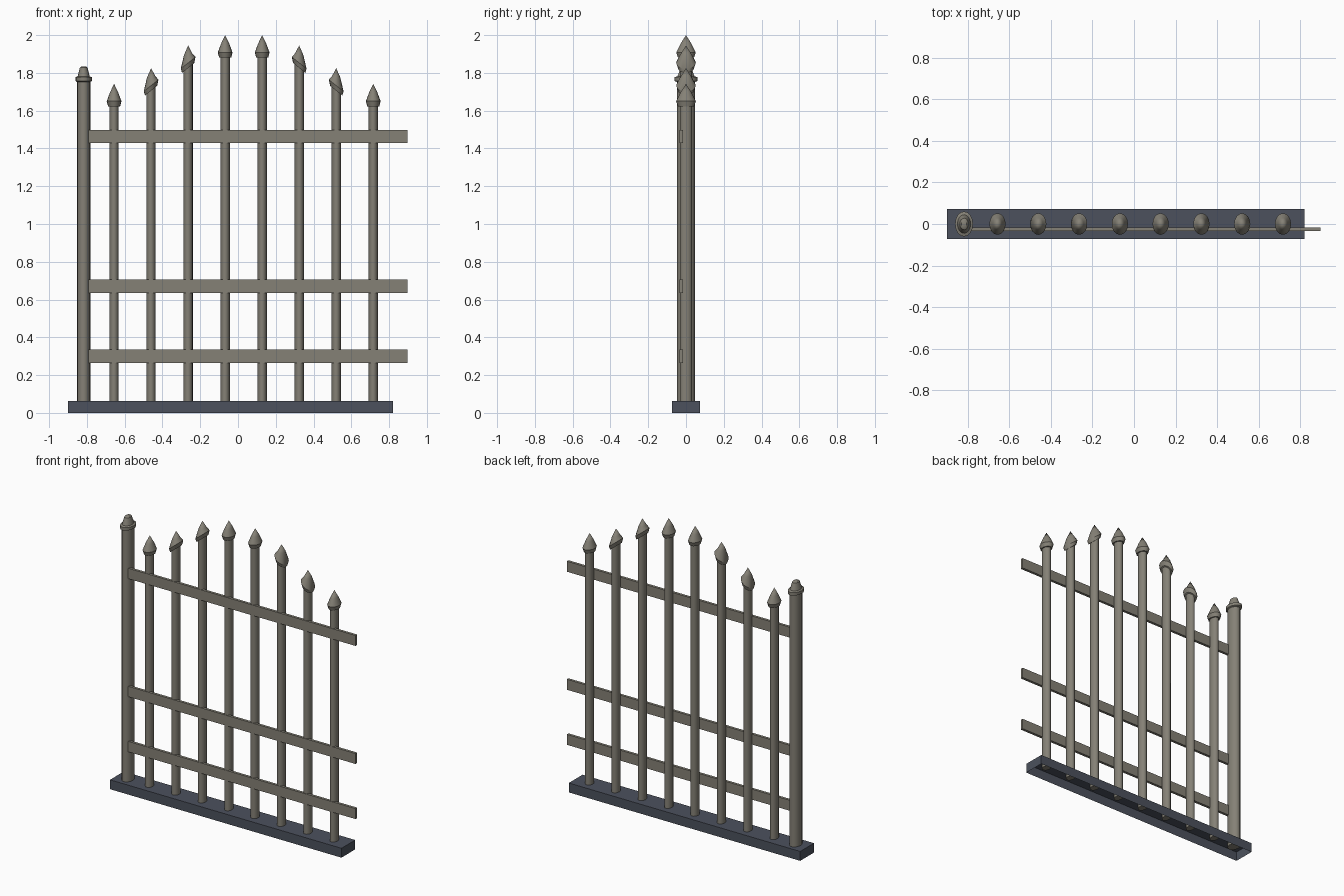
import bpy, bmesh, math

if "Cube" in bpy.data.objects:
    bpy.data.objects.remove(bpy.data.objects["Cube"])

def material(name, rgb):
    m = bpy.data.materials.new(name)
    m.diffuse_color = (*rgb, 1)
    m.use_nodes = True
    m.node_tree.nodes["Principled BSDF"].inputs["Base Color"].default_value = m.diffuse_color
    return m

IRON = material("warm grey iron", (0.235, 0.220, 0.182))
STONE = material("dark slate", (0.072, 0.083, 0.110))

def finish(name, bm, mat, smooth=False):
    bmesh.ops.recalc_face_normals(bm, faces=bm.faces)
    me = bpy.data.meshes.new(name)
    bm.to_mesh(me)
    bm.free()
    me.materials.append(mat)
    ob = bpy.data.objects.new(name, me)
    bpy.context.collection.objects.link(ob)
    if smooth:
        bpy.ops.object.select_all(action='DESELECT')
        bpy.context.view_layer.objects.active = ob
        ob.select_set(True)
        bpy.ops.object.shade_smooth_by_angle(angle=math.radians(32))
    return ob

def lathe(name, x, profile, depth, slope=0.0, sides=16):
    """Oval turned part; rings flagged as sloped are sheared along x."""
    bm = bmesh.new()
    rings = []
    for r, z, sheared in profile:
        if r == 0:
            rings.append([bm.verts.new((x, 0, z))])
            continue
        ring = []
        for i in range(sides):
            a = 2 * math.pi * i / sides
            dx = r * math.cos(a)
            ring.append(bm.verts.new((x + dx, r * depth * math.sin(a), z + sheared * slope * dx)))
        rings.append(ring)
    for a, b in zip(rings, rings[1:]):
        for i in range(sides):
            j = (i + 1) % sides
            if len(b) == 1:
                bm.faces.new((a[i], a[j], b[0]))
            else:
                bm.faces.new((a[i], a[j], b[j], b[i]))
    for ring in (rings[0], rings[-1]):
        if len(ring) > 1:
            bm.faces.new(ring)
    return finish(name, bm, IRON, True)

def box(name, x0, x1, y0, y1, z0, z1, mat, open_bottom=False):
    bm = bmesh.new()
    bmesh.ops.create_cube(bm, size=1)
    for v in bm.verts:
        v.co = ((x0 + x1) / 2 + v.co.x * (x1 - x0),
                (y0 + y1) / 2 + v.co.y * (y1 - y0),
                (z0 + z1) / 2 + v.co.z * (z1 - z0))
    bmesh.ops.recalc_face_normals(bm, faces=bm.faces)
    if open_bottom:
        low = [f for f in bm.faces if f.normal.z < -0.9]
        bmesh.ops.delete(bm, geom=low, context='FACES_ONLY')
    return finish(name, bm, mat)

# Plinth, hollow underneath
box("base_plinth", -0.90, 0.82, -0.073, 0.073, 0, 0.063, STONE, True)

# Horizontal rails just in front of the picket centres
for label, z in (("lower", 0.30), ("middle", 0.67), ("upper", 1.463)):
    box(label + "_rail", -0.792, 0.897, -0.034, -0.016, z - 0.035, z + 0.035, IRON)

# Pickets with spear heads, arched heights, slanted collars on the shoulders
tips = [1.742, 1.825, 1.945, 2.0, 2.0, 1.945, 1.825, 1.742]
slopes = [0, 0.8, 0.8, 0, 0, -0.8, -0.8, 0]
for i, (tip, slope) in enumerate(zip(tips, slopes)):
    x = -0.656 + 0.196 * i
    lathe(f"picket_{i + 1}", x, [(0.0245, 0.04, 0), (0.0245, tip - 0.105, 1)], 1.33, slope)
    lathe(f"spear_head_{i + 1}", x,
          [(0.032, tip - 0.119, 1), (0.039, tip - 0.092, 1),
           (0.022, tip - 0.046, 0.25), (0, tip, 0)], 1.33, slope)

# End post with collared cap
lathe("end_post", -0.817, [(0.035, 0.04, 0), (0.035, 1.757, 0)], 1.33)
lathe("post_cap", -0.817,
      [(0.035, 1.752, 0), (0.043, 1.757, 0), (0.043, 1.777, 0), (0.032, 1.782, 0),
       (0.026, 1.805, 0), (0.020, 1.828, 0), (0.013, 1.834, 0), (0, 1.835, 0)], 1.4)
